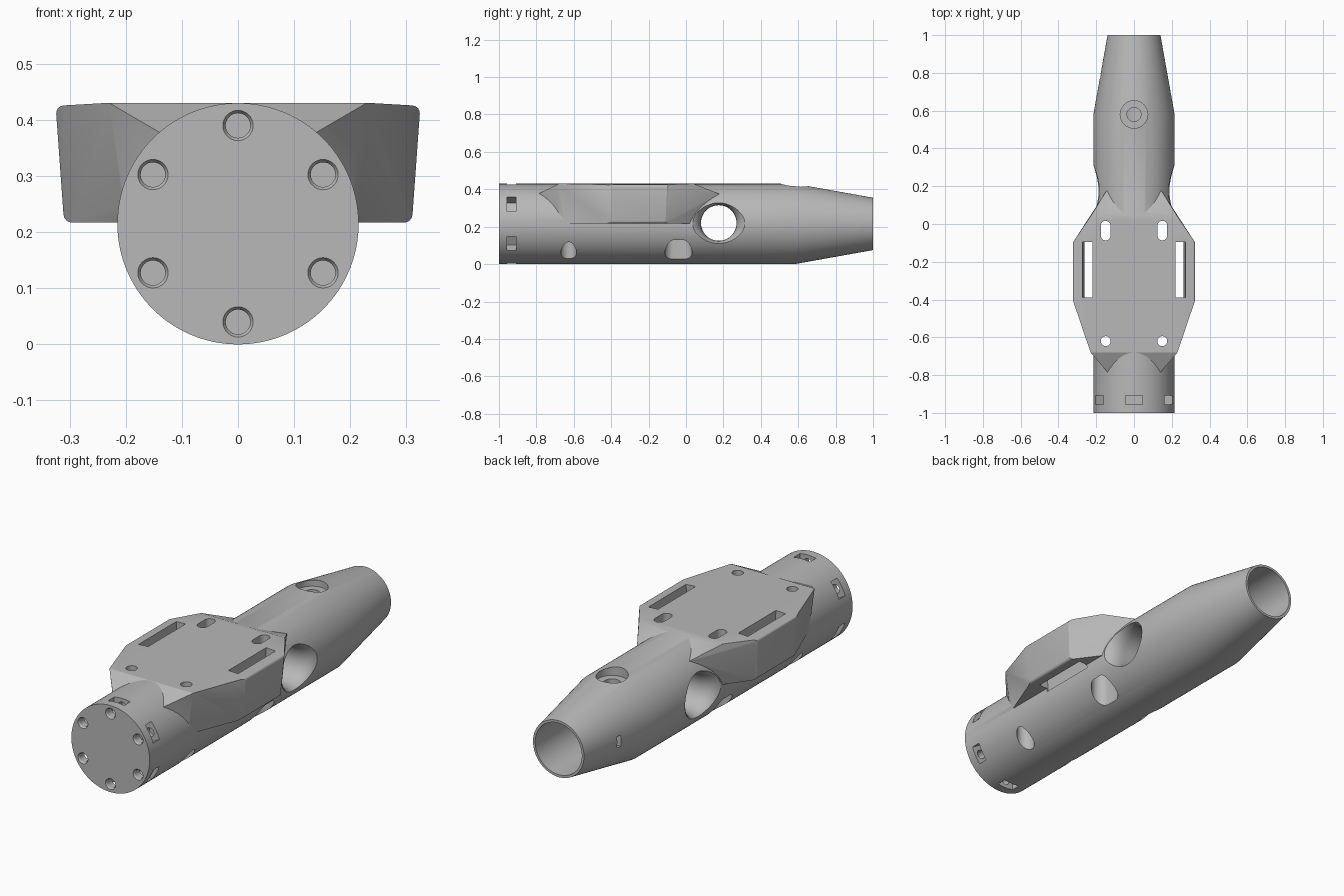
import bpy, bmesh, math
from mathutils import Vector, Matrix

if "Cube" in bpy.data.objects:
    bpy.data.objects.remove(bpy.data.objects["Cube"], do_unlink=True)

grey = bpy.data.materials.new("plain grey")
grey.use_nodes = True
grey.diffuse_color = (0.48, 0.48, 0.48, 1)
grey.node_tree.nodes["Principled BSDF"].inputs["Base Color"].default_value = (0.48, 0.48, 0.48, 1)

R = 0.215          # body radius and axis height
X, Y, Z = Vector((1, 0, 0)), Vector((0, 1, 0)), Vector((0, 0, 1))


def finish(name, bm):
    bmesh.ops.recalc_face_normals(bm, faces=bm.faces)
    mesh = bpy.data.meshes.new(name)
    bm.to_mesh(mesh)
    bm.free()
    mesh.materials.append(grey)
    ob = bpy.data.objects.new(name, mesh)
    bpy.context.collection.objects.link(ob)
    return ob


def lathe(name, profile, origin, axis, n=40):
    """Capped solid of revolution; profile holds (radius, distance) pairs."""
    bm = bmesh.new()
    place = Matrix.Translation(origin) @ axis.to_track_quat('Z', 'Y').to_matrix().to_4x4()
    rings = []
    for r, t in profile:
        angles = [2 * math.pi * i / n for i in range(n)]
        rings.append([bm.verts.new(place @ Vector((r * math.cos(a), r * math.sin(a), t))) for a in angles])
    for a, b in zip(rings, rings[1:]):
        for i in range(n):
            j = (i + 1) % n
            bm.faces.new((a[i], a[j], b[j], b[i]))
    bm.faces.new(rings[0])
    bm.faces.new(rings[-1])
    return finish(name, bm)


def hull(name, points, bevel_rule=None):
    """Convex solid around points, with optional rounding of chosen edges."""
    bm = bmesh.new()
    for p in points:
        bm.verts.new(p)
    bmesh.ops.convex_hull(bm, input=bm.verts)
    bmesh.ops.dissolve_limit(bm, angle_limit=0.01, verts=bm.verts, edges=bm.edges)
    if bevel_rule:
        edges = [e for e in bm.edges if bevel_rule(e)]
        bmesh.ops.bevel(bm, geom=edges, offset=0.014, segments=4, profile=0.5, affect='EDGES')
    return finish(name, bm)


def box(name, centre, u, v, w):
    c = Vector(centre)
    return hull(name, [c + u * i + v * j + w * k for i in (-1, 1) for j in (-1, 1) for k in (-1, 1)])


def oval(name, x, y, half, r, z0, z1):
    """Upright slot with round ends, long in y."""
    pts = []
    for i in range(32):
        a = 2 * math.pi * (i + 0.5) / 32
        side = half if math.sin(a) > 0 else -half
        pts += [(x + r * math.cos(a), y + side + r * math.sin(a), z) for z in (z0, z1)]
    return hull(name, pts)


def combine(target, other, operation):
    mod = target.modifiers.new("join", 'BOOLEAN')
    mod.operation, mod.solver, mod.object = operation, 'EXACT', other
    bpy.context.view_layer.objects.active = target
    bpy.ops.object.modifier_apply(modifier=mod.name)
    bpy.data.objects.remove(other, do_unlink=True)


# Round body with a tapered rear
body = lathe("tube_body", [(R, -1), (R, 0.58), (0.14, 1)], (0, 0, R), Y, 128)

# Flat-topped mounting plate with drafted sides
pts = []
for s in (-1, 1):
    for x, y, z in [(0.23, -0.68, 0.4305), (0.325, -0.4, 0.425), (0.325, -0.1, 0.425),
                    (0.23, 0.04, 0.4305), (0.14, -0.785, 0.378), (0.143, 0.18, 0.375),
                    (0.31, -0.4, 0.217), (0.31, -0.11, 0.217), (0.2, -0.68, 0.217), (0.2, 0.04, 0.217)]:
        pts.append((s * x, y, z))


def outer_edge(e):
    a, b = (v.co for v in e.verts)
    return min(abs(a.x), abs(b.x)) > 0.3 and a.x * b.x > 0 and abs(a.z - b.z) < 0.01


combine(body, hull("mounting_plate", pts, outer_edge), 'UNION')

cutters = []

# Rear bore, top button recess and small side slit
cutters.append(lathe("rear_bore", [(0.128, 0.4), (0.128, 1.1)], (0, 0, R), Y, 96))
cutters.append(lathe("button_recess", [(0.073, 0.385), (0.073, 0.5)], (0, 0.58, 0), Z))
cutters.append(lathe("button_hole", [(0.037, 0.25), (0.037, 0.45)], (0, 0.58, 0), Z))
cutters.append(box("side_slit", (-0.19, 0.78, R), X * 0.08, Y * 0.012, Z * 0.028))

# Flared cross hole
flare = [(0.095, 0.13), (0.097, 0.15), (0.102, 0.17), (0.111, 0.19), (0.125, 0.205), (0.15, 0.222)]
profile = [(r, -t) for r, t in reversed(flare)] + flare
cutters.append(lathe("cross_hole", profile, (0, 0.175, 0.22), X, 64))

# Strap slots, screw holes and underside recesses, both sides
for s in (-1, 1):
    cutters.append(hull("strap_slot", [(s * (x + d), y, z) for x in (0.222, 0.274)
                                       for y in (-0.39, -0.095) for d, z in ((0, 0.45), (-0.014, 0.2))]))
    cutters.append(lathe("screw_hole", [(0.026, -0.1), (0.026, 0.5)], (s * 0.15, -0.62, 0), Z))
    cutters.append(lathe("screw_recess", [(0.042, -0.1), (0.042, 0.3)], (s * 0.15, -0.627, 0), Z))
    cutters.append(oval("long_hole", s * 0.15, -0.035, 0.026, 0.026, -0.1, 0.5))
    cutters.append(oval("long_recess", s * 0.15, -0.04, 0.026, 0.047, -0.1, 0.3))

# Ring of front bolt holes with nut pockets
for i in range(6):
    a = math.radians(30 + 60 * i)
    out = Vector((math.cos(a), 0, math.sin(a)))
    along = Vector((-math.sin(a), 0, math.cos(a)))
    at = Vector((0, 0, R)) + out * 0.175
    cutters.append(lathe("bolt_hole", [(0.027, -1.01), (0.027, -1), (0.022, -0.992), (0.022, -0.88)], at, Y, 32))
    cutters.append(box("nut_pocket", at + out * 0.025 + Y * -0.932, out * 0.052, along * 0.044, Y * 0.024))

for c in cutters:
    combine(body, c, 'DIFFERENCE')

# Smooth round surfaces, sharp edges kept
bpy.ops.object.select_all(action='DESELECT')
body.select_set(True)
bpy.context.view_layer.objects.active = body
bpy.ops.object.shade_smooth_by_angle(angle=math.radians(25))
